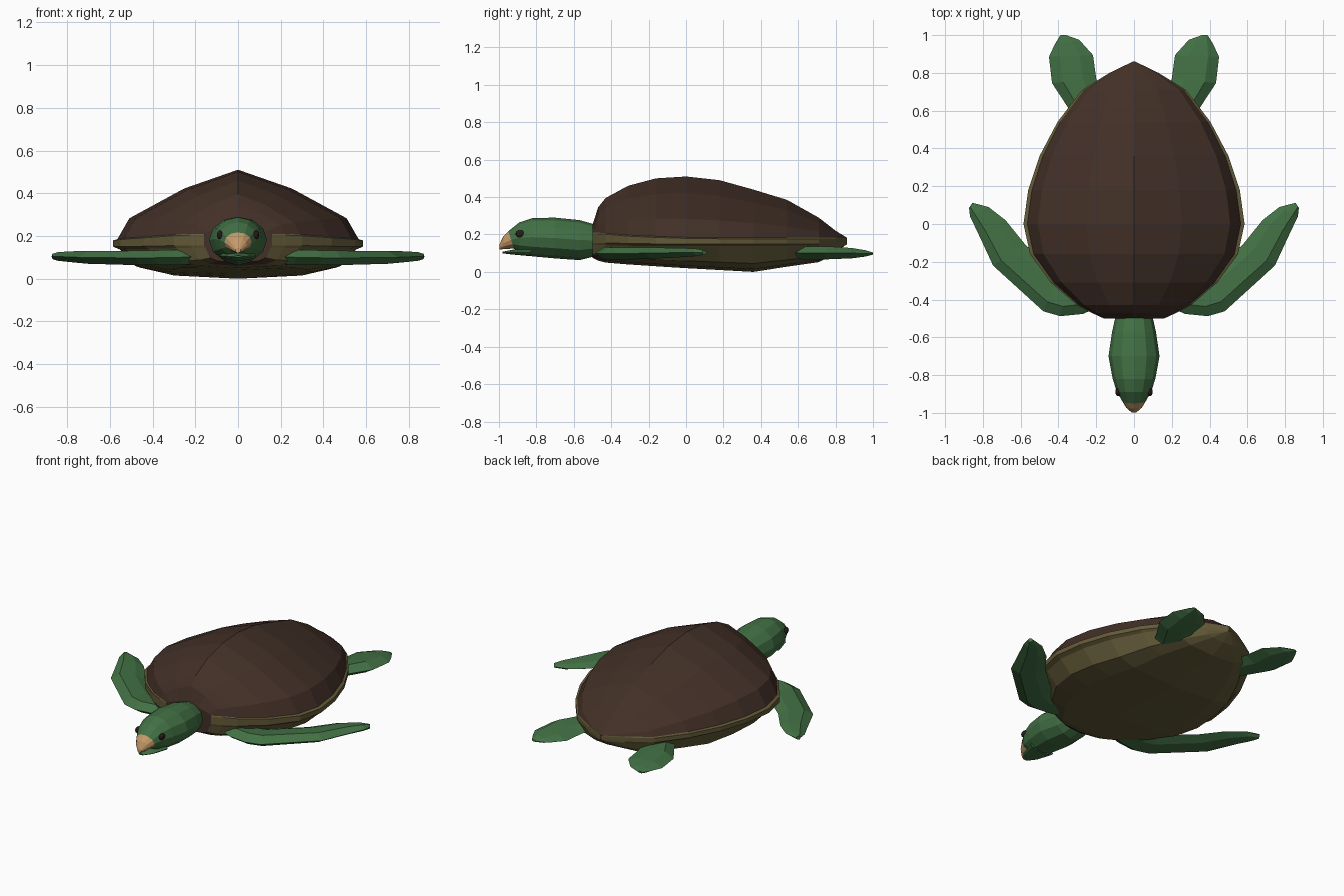
import bpy, bmesh
from math import sin, cos, tau
from mathutils import Vector

if "Cube" in bpy.data.objects:
    bpy.data.objects.remove(bpy.data.objects["Cube"])


def material(name, rgb):
    m = bpy.data.materials.new(name)
    m.use_nodes = True
    m.diffuse_color = (*rgb, 1)
    m.node_tree.nodes["Principled BSDF"].inputs["Base Color"].default_value = (*rgb, 1)
    return m


BROWN = material("shell brown", (0.054, 0.029, 0.020))
OLIVE = material("belly olive", (0.125, 0.102, 0.040))
GREEN = material("skin green", (0.055, 0.165, 0.058))
TAN = material("beak tan", (0.56, 0.32, 0.14))
DARK = material("eye dark", (0.024, 0.012, 0.010))


def loft(name, rings, mats, rule=None, mirror=False):
    """Skin a list of equal closed rings, cap both ends, colour by rule(column, ring)."""
    bm = bmesh.new()
    rows = [[bm.verts.new(p) for p in ring] for ring in rings]
    n = len(rows[0])
    for r in range(len(rows) - 1):
        for c in range(n):
            d = (c + 1) % n
            f = bm.faces.new((rows[r][c], rows[r][d], rows[r + 1][d], rows[r + 1][c]))
            f.material_index = rule(c, r) if rule else 0
    bm.faces.new(rows[0])
    bm.faces.new(rows[-1])
    bmesh.ops.remove_doubles(bm, verts=bm.verts, dist=0.0005)
    bmesh.ops.recalc_face_normals(bm, faces=bm.faces)
    me = bpy.data.meshes.new(name)
    bm.to_mesh(me)
    bm.free()
    for m in mats:
        me.materials.append(m)
    ob = bpy.data.objects.new(name, me)
    bpy.context.collection.objects.link(ob)
    if mirror:
        ob.modifiers.new("mirror", "MIRROR").use_mirror_merge = False
    return ob


# Shell and belly: cross-sections along y
def shell_ring(y, w, crest, rim_top, rim_low, belly):
    rise = crest - rim_top
    half = [(0, crest), (0.43 * w, rim_top + 0.73 * rise), (0.87 * w, rim_top + 0.3 * rise),
            (0.965 * w, rim_top), (w, rim_top - 0.006), (w, rim_low),
            (0.95 * w, rim_low - 0.012),
            (0.82 * w, belly + 0.3 * (rim_low - belly)),
            (0.6 * w, belly + 0.1 * (rim_low - belly)), (0, belly)]
    both = half + [(-x, z) for x, z in half[-2:0:-1]]
    return [Vector((x, y, z)) for x, z in both]


# y, half width, crest, rim top, rim bottom, belly
stations = [
    (-0.50, 0.16, 0.25, 0.21, 0.155, 0.075),
    (-0.47, 0.225, 0.345, 0.21, 0.155, 0.06),
    (-0.43, 0.30, 0.395, 0.207, 0.155, 0.05),
    (-0.31, 0.44, 0.46, 0.197, 0.152, 0.04),
    (-0.16, 0.55, 0.50, 0.19, 0.15, 0.03),
    (0.0, 0.585, 0.51, 0.185, 0.15, 0.02),
    (0.18, 0.56, 0.49, 0.183, 0.15, 0.01),
    (0.36, 0.50, 0.44, 0.183, 0.15, 0.0),
    (0.54, 0.405, 0.385, 0.183, 0.15, 0.028),
    (0.71, 0.275, 0.29, 0.183, 0.15, 0.052),
    (0.80, 0.13, 0.22, 0.183, 0.152, 0.10),
    (0.86, 0.006, 0.183, 0.18, 0.158, 0.15),
]
columns = 18
loft("shell", [shell_ring(*s) for s in stations], [BROWN, OLIVE],
     lambda c, r: 0 if min(c, columns - 1 - c) < 3
     or (r == 0 and min(c, columns - 1 - c) > 6) else 1)


# Head, beak and lower jaw: oval rings along y, leaning by tilt
def oval(y, w, top, low, tilt=0.0, n=12):
    mid, h = (top + low) / 2, (top - low) / 2
    return [Vector((w * sin(tau * i / n), y + tilt * cos(tau * i / n),
                    mid + h * cos(tau * i / n))) for i in range(n)]


snout = oval(-0.935, 0.064, 0.217, 0.125, -0.015)
loft("head", [
    oval(-0.42, 0.09, 0.24, 0.085),
    oval(-0.50, 0.10, 0.257, 0.08),
    oval(-0.57, 0.116, 0.277, 0.063),
    oval(-0.70, 0.135, 0.29, 0.072),
    oval(-0.82, 0.113, 0.288, 0.083),
    oval(-0.89, 0.09, 0.265, 0.10),
    snout], [GREEN])
loft("beak", [snout, oval(-0.972, 0.042, 0.188, 0.122, -0.006),
              oval(-0.998, 0.012, 0.145, 0.12)], [TAN])
loft("lower_jaw", [oval(-0.83, 0.085, 0.13, 0.084), oval(-0.93, 0.055, 0.118, 0.093),
                   oval(-0.98, 0.016, 0.108, 0.099)], [GREEN])

# Eyes
bm = bmesh.new()
bmesh.ops.create_icosphere(bm, subdivisions=2, radius=1)
for v in bm.verts:
    v.co = Vector((0.084 + 0.015 * v.co.x, -0.888 + 0.024 * v.co.y, 0.204 + 0.021 * v.co.z))
me = bpy.data.meshes.new("eyes")
bm.to_mesh(me)
bm.free()
me.materials.append(DARK)
eyes = bpy.data.objects.new("eyes", me)
bpy.context.collection.objects.link(eyes)
eyes.modifiers.new("mirror", "MIRROR")


# Flippers: bevelled blades between a leading and a trailing edge
def blade(lead, trail, z, t):
    a, b = Vector((*lead, z)), Vector((*trail, z))
    up = Vector((0, 0, t / 2))
    return [a, a.lerp(b, 0.25) + up, a.lerp(b, 0.7) + up * 0.8, b,
            a.lerp(b, 0.7) - up * 0.8, a.lerp(b, 0.25) - up]


loft("front_flippers", [blade(*s) for s in [
    ((0.19, -0.44), (0.14, -0.27), 0.105, 0.07),
    ((0.27, -0.476), (0.24, -0.27), 0.10, 0.07),
    ((0.39, -0.488), (0.34, -0.28), 0.098, 0.07),
    ((0.48, -0.462), (0.40, -0.26), 0.097, 0.068),
    ((0.746, -0.22), (0.575, -0.11), 0.10, 0.06),
    ((0.825, -0.05), (0.68, 0.02), 0.103, 0.05),
    ((0.868, 0.04), (0.77, 0.09), 0.104, 0.04),
    ((0.873, 0.085), (0.855, 0.112), 0.104, 0.025)]], [GREEN], mirror=True)

loft("hind_flippers", [blade(*s) for s in [
    ((0.29, 0.50), (0.14, 0.55), 0.105, 0.06),
    ((0.345, 0.61), (0.17, 0.68), 0.102, 0.07),
    ((0.434, 0.746), (0.20, 0.77), 0.102, 0.07),
    ((0.45, 0.885), (0.217, 0.894), 0.10, 0.055),
    ((0.42, 0.95), (0.29, 0.975), 0.099, 0.035),
    ((0.39, 1.0), (0.36, 1.0), 0.098, 0.012)]], [GREEN], mirror=True)
